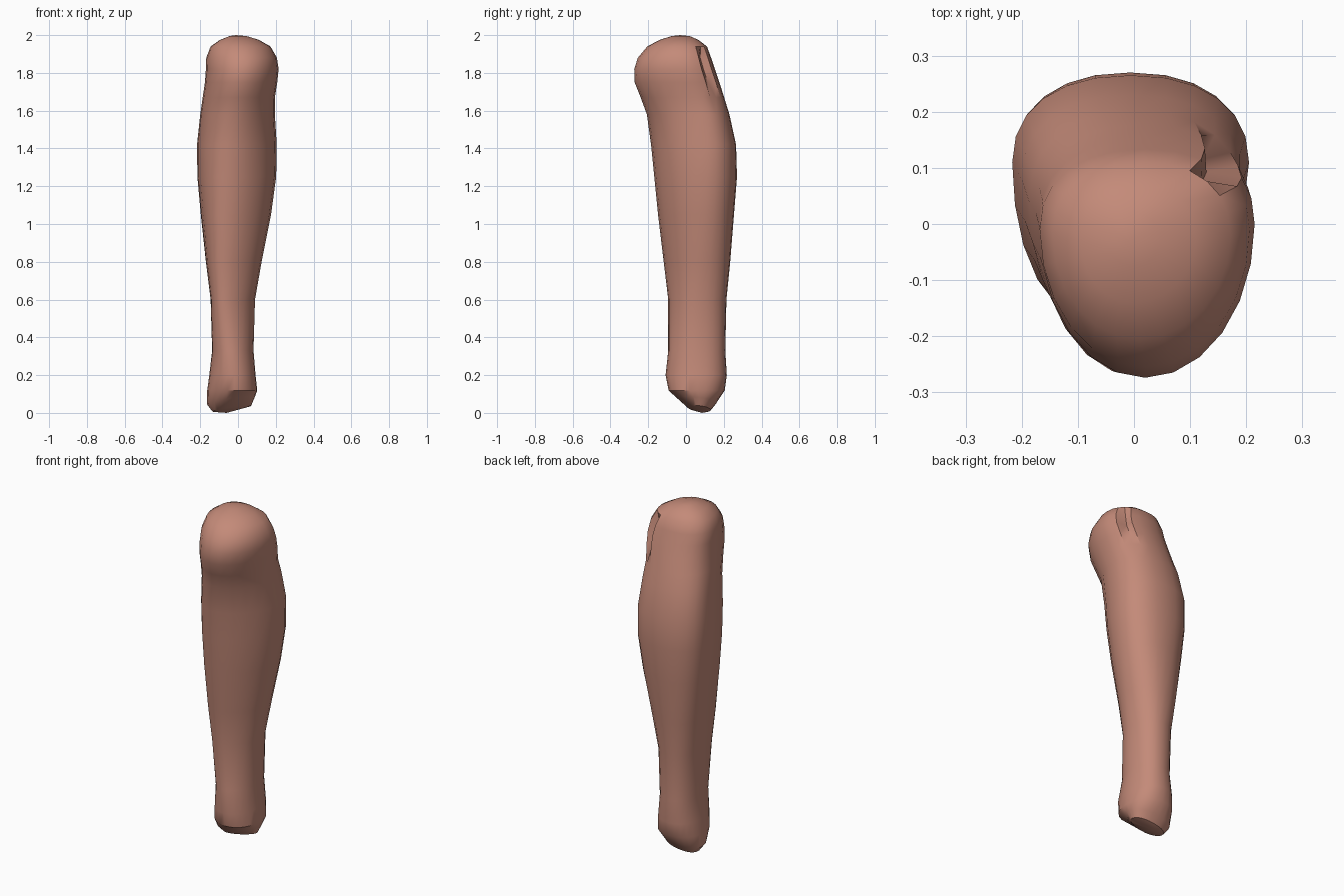
import bpy
import bmesh
import math

cube = bpy.data.objects.get("Cube")
if cube:
    bpy.data.objects.remove(cube, do_unlink=True)

SIDES = 24

# One clay skin colour
skin = bpy.data.materials.new("clay skin")
skin.use_nodes = True
colour = (0.55, 0.255, 0.19, 1.0)
skin.diffuse_color = colour
bsdf = skin.node_tree.nodes["Principled BSDF"]
bsdf.inputs["Base Color"].default_value = colour
bsdf.inputs["Roughness"].default_value = 0.8

# Cross-sections: height, x min, x max, y min, y max, y of widest point, x of shin ridge
SECTIONS = [
    (0.025, -0.135, 0.070, 0.010, 0.130, 0.07, -0.04),
    (0.065, -0.163, 0.088, -0.045, 0.160, 0.07, -0.03),
    (0.120, -0.163, 0.102, -0.092, 0.205, 0.06, -0.02),
    (0.200, -0.152, 0.093, -0.108, 0.216, 0.06, -0.02),
    (0.330, -0.137, 0.082, -0.094, 0.208, 0.06, -0.04),
    (0.600, -0.145, 0.090, -0.094, 0.214, 0.06, -0.07),
    (0.800, -0.170, 0.125, -0.118, 0.234, 0.08, -0.07),
    (1.050, -0.197, 0.175, -0.148, 0.254, 0.10, -0.06),
    (1.250, -0.215, 0.202, -0.168, 0.270, 0.11, -0.05),
    (1.420, -0.217, 0.205, -0.185, 0.265, 0.11, -0.04),
    (1.580, -0.200, 0.195, -0.207, 0.230, 0.08, -0.02),
    (1.670, -0.187, 0.195, -0.240, 0.202, 0.04, 0.00),
    (1.750, -0.175, 0.208, -0.272, 0.177, 0.02, 0.01),
    (1.820, -0.170, 0.215, -0.274, 0.153, 0.00, 0.02),
    (1.880, -0.168, 0.206, -0.255, 0.133, -0.01, 0.02),
    (1.940, -0.145, 0.172, -0.205, 0.111, -0.02, 0.01),
    (1.975, -0.095, 0.110, -0.140, 0.065, -0.03, 0.00),
    (1.995, -0.045, 0.045, -0.075, 0.020, -0.03, 0.00),
]


def section_point(section, i):
    """Rounded outline with a shin ridge in front and a fuller back."""
    z, x0, x1, y0, y1, ym, ridge = section
    a = 2 * math.pi * i / SIDES
    c, s = math.cos(a), math.sin(a)
    back = s > 0
    power = 2 / (2.25 if back else 2.0)
    cx, rx = (x0 + x1) / 2, (x1 - x0) / 2
    x = cx + rx * math.copysign(abs(c) ** power, c)
    y = ym + ((y1 - ym) if back else (ym - y0)) * math.copysign(abs(s) ** power, s)
    # Lean the front towards the shin ridge
    if not back:
        x += (ridge - cx) * s * s
    # Narrow fold behind the outer side of the knee
    if 1.72 < z < 1.90 and i == 3:
        x -= 0.035
        y -= 0.02
    # Slanted cut at the ankle
    if z < 0.1:
        z += 0.15 * (x + 0.04) - 0.12 * (y - 0.07)
    return x, y, z


bm = bmesh.new()
rings = [[bm.verts.new(section_point(s, i)) for i in range(SIDES)] for s in SECTIONS]
for low, high in zip(rings, rings[1:]):
    for i in range(SIDES):
        j = (i + 1) % SIDES
        bm.faces.new((low[i], low[j], high[j], high[i]))

# Closed knee top and ankle end
tips = ((rings[0], (-0.06, 0.085, 0.004)), (rings[-1], (-0.01, -0.03, 2.0)))
for ring, tip in tips:
    v = bm.verts.new(tip)
    for i in range(SIDES):
        bm.faces.new((ring[i], ring[(i + 1) % SIDES], v))
bmesh.ops.recalc_face_normals(bm, faces=bm.faces)

# Stand the leg on the ground
lowest = min(v.co.z for v in bm.verts)
for v in bm.verts:
    if v.co.z < 0.2:
        v.co.z -= lowest * (1 - v.co.z / 0.2)

mesh = bpy.data.meshes.new("lower_leg")
bm.to_mesh(mesh)
bm.free()
mesh.materials.append(skin)
leg = bpy.data.objects.new("lower_leg", mesh)
bpy.context.collection.objects.link(leg)

# Smooth skin with the hard edges kept
bpy.ops.object.select_all(action='DESELECT')
leg.select_set(True)
bpy.context.view_layer.objects.active = leg
bpy.ops.object.shade_smooth_by_angle(angle=math.radians(35))
